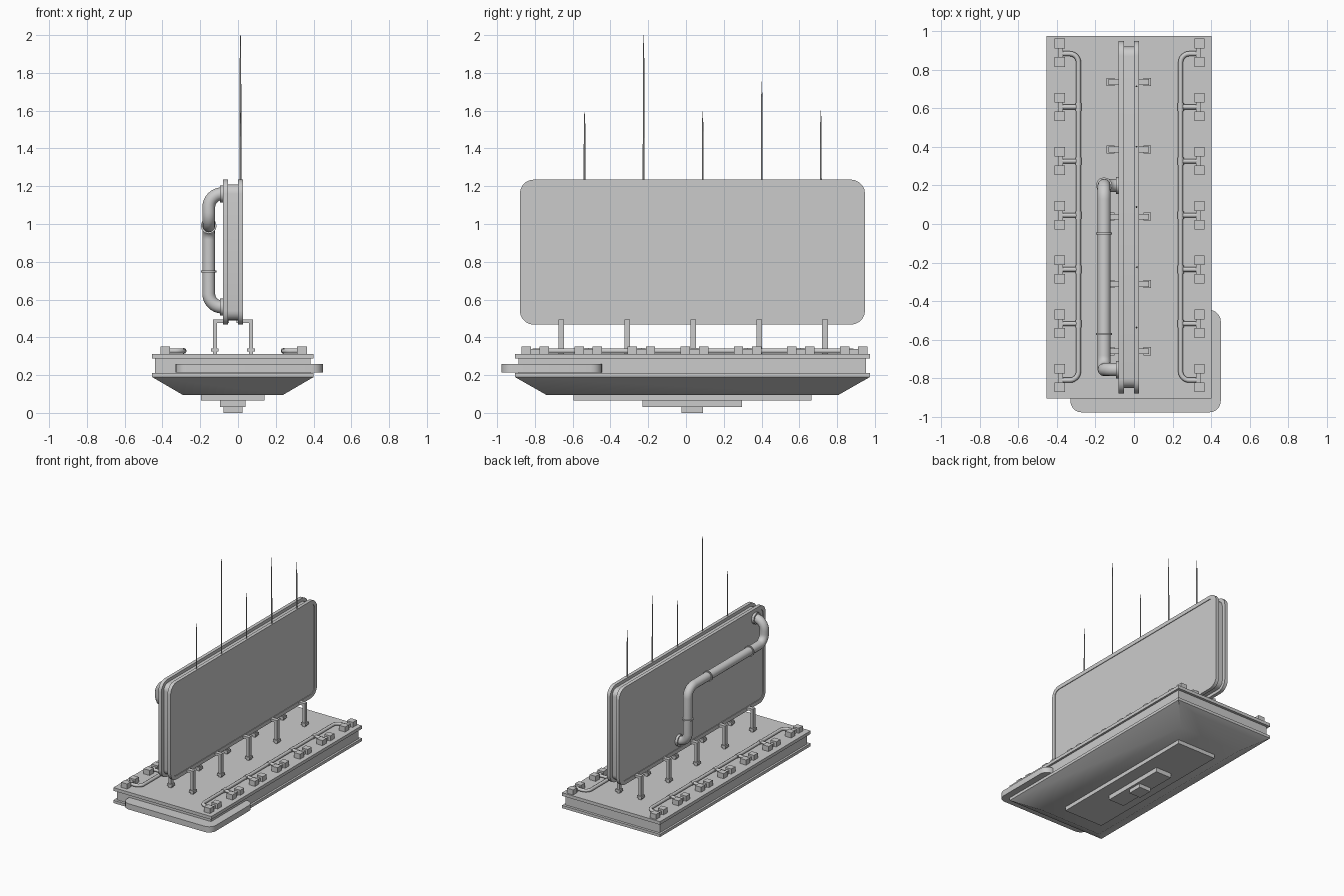
import bpy, bmesh, math
from mathutils import Vector

if "Cube" in bpy.data.objects:
    bpy.data.objects.remove(bpy.data.objects["Cube"])

CX, CY = -0.027, 0.034  # centre of the deck


def finish(name, bm, smooth=None):
    bmesh.ops.recalc_face_normals(bm, faces=bm.faces)
    me = bpy.data.meshes.new(name)
    bm.to_mesh(me)
    bm.free()
    ob = bpy.data.objects.new(name, me)
    bpy.context.collection.objects.link(ob)
    if smooth:
        bpy.ops.object.select_all(action='DESELECT')
        bpy.context.view_layer.objects.active = ob
        ob.select_set(True)
        bpy.ops.object.shade_smooth_by_angle(angle=math.radians(smooth))
    return ob


def add_box(bm, x0, x1, y0, y1, z0, z1):
    vs = bmesh.ops.create_cube(bm, size=1)['verts']
    for v in vs:
        v.co = ((x0 + x1) / 2 + v.co.x * (x1 - x0),
                (y0 + y1) / 2 + v.co.y * (y1 - y0),
                (z0 + z1) / 2 + v.co.z * (z1 - z0))
    return vs


def box(name, *dims):
    bm = bmesh.new()
    add_box(bm, *dims)
    return finish(name, bm)


def rounded_rect(u0, u1, v0, v1, r, seg=5):
    pts = []
    for cu, cv, a in ((u1 - r, v1 - r, 0), (u0 + r, v1 - r, 90),
                      (u0 + r, v0 + r, 180), (u1 - r, v0 + r, 270)):
        for i in range(seg + 1):
            t = math.radians(a + 90 * i / seg)
            pts.append((cu + r * math.cos(t), cv + r * math.sin(t)))
    return pts


def prism(name, pts, axis, a, b, inset=0, depth=0):
    """Extrude an outline from a to b along x or z; optionally recess the end face."""
    place = (lambda u, v, w: (w, u, v)) if axis == 'x' else (lambda u, v, w: (u, v, w))
    bm = bmesh.new()
    f = bm.faces.new([bm.verts.new(place(u, v, a)) for u, v in pts])
    ext = bmesh.ops.extrude_face_region(bm, geom=[f])['geom']
    for v in (e for e in ext if isinstance(e, bmesh.types.BMVert)):
        v.co['xyz'.index(axis)] = b
    cap = next(e for e in ext if isinstance(e, bmesh.types.BMFace))
    if inset:
        bmesh.ops.recalc_face_normals(bm, faces=bm.faces)
        bmesh.ops.inset_region(bm, faces=[cap], thickness=inset)
        ring = bmesh.ops.extrude_face_region(bm, geom=[cap])['geom']
        for v in (e for e in ring if isinstance(e, bmesh.types.BMVert)):
            v.co['xyz'.index(axis)] -= depth
        if cap.is_valid:
            bm.faces.remove(cap)
    return finish(name, bm, 30)


def fillet(corners, r, seg=8):
    """Round the inner corners of a path made of right angles."""
    p = [Vector(c) for c in corners]
    out = [p[0]]
    for a, b, c in zip(p, p[1:], p[2:]):
        d, e = (a - b).normalized(), (c - b).normalized()
        centre = b + (d + e) * r
        for i in range(seg + 1):
            t = math.pi / 2 * i / seg
            out.append(centre - e * r * math.cos(t) - d * r * math.sin(t))
    return out + [p[-1]]


def tube(name, pts, radius, res=4):
    cu = bpy.data.curves.new(name, 'CURVE')
    cu.dimensions = '3D'
    cu.bevel_depth, cu.bevel_resolution, cu.use_fill_caps = radius, res, True
    sp = cu.splines.new('POLY')
    sp.points.add(len(pts) - 1)
    for q, c in zip(sp.points, pts):
        q.co = (*c, 1)
    ob = bpy.data.objects.new(name, cu)
    bpy.context.collection.objects.link(ob)
    return ob


# Deck: two lips with a recessed band between
for name, hx, hy, z0, z1 in (("deck_lower_lip", .428, .94, .19, .212),
                             ("deck_band", .412, .92, .212, .287),
                             ("deck_top", .428, .94, .287, .312)):
    box(name, CX - hx, CX + hx, CY - hy, CY + hy, z0, z1)

# Tapered hull below the deck
bm = bmesh.new()
for v in add_box(bm, CX - .428, CX + .428, CY - .94, CY + .94, .095, .19):
    if v.co.z < .1:
        v.co.x = CX + math.copysign(.265, v.co.x - CX)
        v.co.y = CY + math.copysign(.773, v.co.y - CY)
finish("hull", bm, 40)

# Stepped keel plates
for i, (hx, hy, z0, z1) in enumerate(((.168, .63, .065, .095), (.068, .263, .03, .065),
                                      (.05, .057, 0, .03))):
    box(f"keel_plate_{i}", CX - hx, CX + hx, CY - hy, CY + hy, z0, z1)

# Rounded slab sticking out of one deck corner
prism("corner_slab", rounded_rect(-.33, .45, -.977, -.445, .06), 'z', .215, .26)

# Upright panel: core between two rimmed sheets
prism("panel_core", rounded_rect(-.85, .92, .49, 1.21, .05), 'x', -.06, .006)
outer = rounded_rect(-.88, .948, .467, 1.235, .075)
prism("panel_sheet_left", outer, 'x', -.053, -.08, .03, -.005)
prism("panel_sheet_right", outer, 'x', 0, .027, .03, .005)

# Bracket legs holding the panel
for i in range(5):
    y = -.66 + .349 * i
    for side, s in (("left", -1), ("right", 1)):
        bm = bmesh.new()
        for a, b, w, z0, z1 in ((.084, .106, .015, .312, .475),
                                (.02, .106, .015, .475, .495),
                                (.075, .116, .021, .324, .342)):
            xs = sorted((CX + s * a, CX + s * b))
            add_box(bm, *xs, y - w, y + w, z0, z1)
        finish(f"bracket_{side}_{i}", bm)

# Thin tapering antennas
for i, top in enumerate((1.59, 2.0, 1.595, 1.755, 1.6)):
    bm = bmesh.new()
    y, mid = -.537 + .3127 * i, 1.2 + (top - 1.2) * .85
    for z0, z1, r0, r1 in ((1.2, mid, .005, .004), (mid, top, .003, .0015)):
        vs = bmesh.ops.create_cone(bm, cap_ends=True, segments=8, radius1=r0,
                                   radius2=r1, depth=z1 - z0)['verts']
        bmesh.ops.translate(bm, verts=vs, vec=(.013, y, (z0 + z1) / 2))
    finish(f"antenna_{i}", bm, 40)

# Rows of paired blocks fed by a pipe along each side of the deck
rows = [.888 - .281 * i for i in range(7)]
for side, s in (("left", -1), ("right", 1)):
    def sx(d):
        return -.023 + s * d
    bm = bmesh.new()
    for y in rows:
        for o in (-.048, .048):
            add_box(bm, *sorted((sx(.336), sx(.388))), y + o - .025, y + o + .025, .312, .352)
        add_box(bm, *sorted((sx(.345), sx(.37))), y - .025, y + .025, .312, .338)
    finish(f"deck_blocks_{side}", bm)
    z, xp = .328, sx(.265)
    path = [(sx(.35), rows[0] - .005, z), (xp, rows[0] - .005, z),
            (xp, rows[-1] - .012, z), (sx(.35), rows[-1] - .012, z)]
    tube(f"deck_pipe_{side}", fillet(path, .045), .013, 2)
    for i, y in enumerate(rows[1:-1]):
        tube(f"branch_pipe_{side}_{i}", [(sx(.35), y, z), (xp, y, z)], .012, 2)
        tube(f"tee_joint_{side}_{i}", [(xp, y - .02, z), (xp, y + .02, z)], .016, 2)

# Large pipe crossing the left face of the panel, with flanges and collars
px, ya, yb, zt, zm, zb = -.155, -.755, .2, 1.16, .99, .56
tube("main_pipe", fillet([(-.07, ya, zt), (px, ya, zt), (px, ya, zm), (px, yb, zm),
                          (px, yb, zb), (-.07, yb, zb)], .072), .034)
for i, (y, z) in enumerate(((ya, zt), (yb, zb))):
    tube(f"pipe_flange_{i}", [(-.094, y, z), (-.07, y, z)], .045)
for i, y in enumerate((-.05, -.57)):
    tube(f"pipe_collar_{i}", [(px, y - .005, zm), (px, y + .005, zm)], .042)
tube("pipe_collar_2", [(px, yb, .743), (px, yb, .753)], .042)
